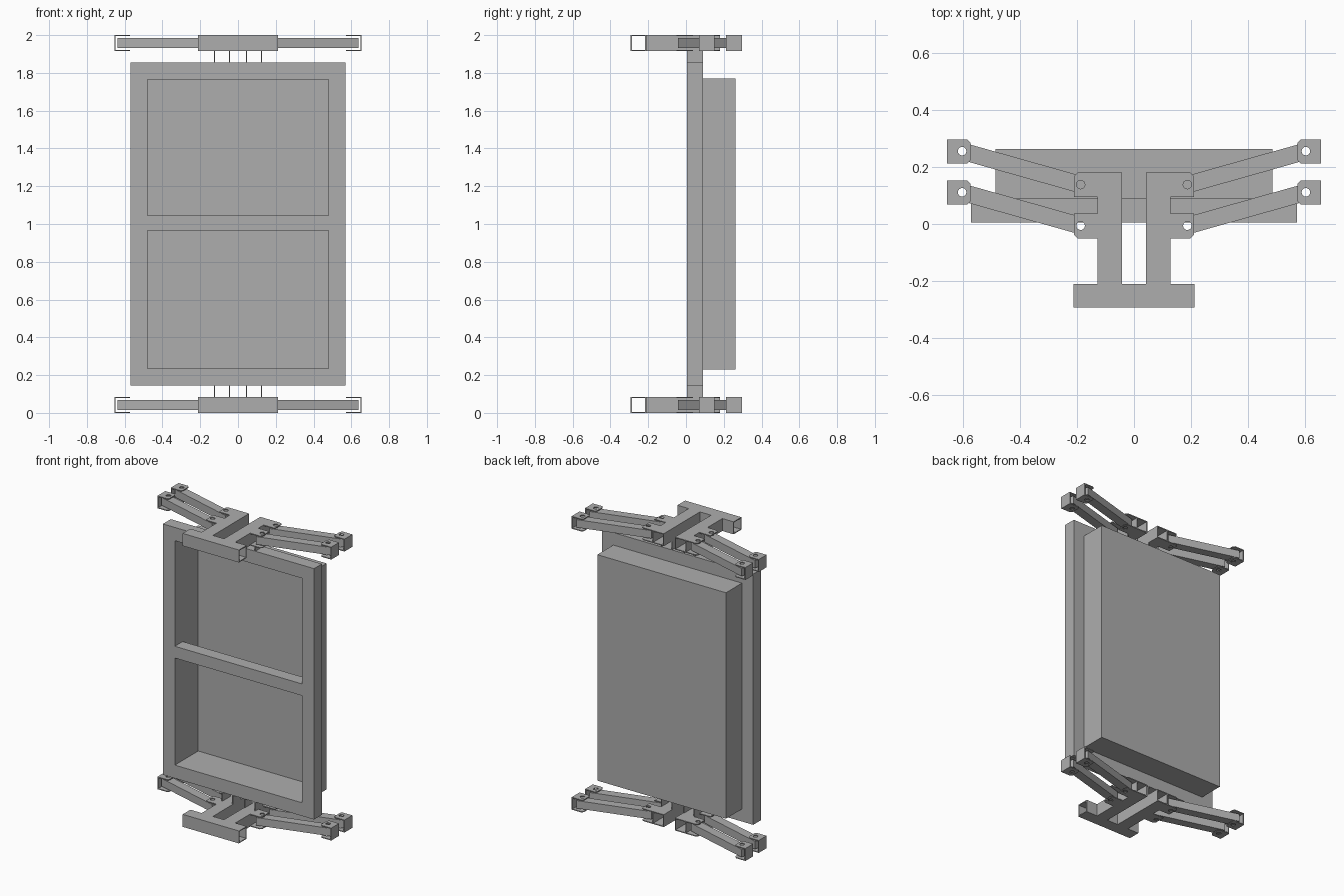
import bpy, bmesh, math
from mathutils import Vector

cube = bpy.data.objects.get("Cube")
if cube:
    bpy.data.objects.remove(cube, do_unlink=True)

steel = bpy.data.materials.new("grey_steel")
steel.use_nodes = True
GREY = (0.42, 0.42, 0.42, 1)
steel.diffuse_color = GREY
steel.node_tree.nodes["Principled BSDF"].inputs["Base Color"].default_value = GREY

T = 0.006        # sheet thickness
H = 0.085        # tube height
R = 0.015        # pin hole radius


def finish(name, bm):
    bmesh.ops.recalc_face_normals(bm, faces=bm.faces)
    mesh = bpy.data.meshes.new(name)
    bm.to_mesh(mesh)
    bm.free()
    mesh.materials.append(steel)
    obj = bpy.data.objects.new(name, mesh)
    bpy.context.collection.objects.link(obj)
    return obj


def add_box(bm, x0, x1, y0, y1, z0, z1):
    made = bmesh.ops.create_cube(bm, size=1)["verts"]
    for v in made:
        v.co = Vector(((x0 + x1) / 2 + v.co.x * (x1 - x0),
                       (y0 + y1) / 2 + v.co.y * (y1 - y0),
                       (z0 + z1) / 2 + v.co.z * (z1 - z0)))


def add_plate(bm, outline, holes, lo, hi, upright=False):
    """Extrude an outline with holes along z, or along y when upright."""
    edges = []
    for loop in [outline] + holes:
        vs = [bm.verts.new((a, lo, b) if upright else (a, b, lo)) for a, b in loop]
        edges += [bm.edges.new((vs[i - 1], vs[i])) for i in range(len(vs))]
    fill = bmesh.ops.triangle_fill(bm, edges=edges, use_beauty=True)
    faces = [g for g in fill["geom"] if isinstance(g, bmesh.types.BMFace)]
    ext = bmesh.ops.extrude_face_region(bm, geom=faces, use_keep_orig=True)
    move = Vector((0, hi - lo, 0)) if upright else Vector((0, 0, hi - lo))
    bmesh.ops.translate(bm, vec=move,
                        verts=[g for g in ext["geom"] if isinstance(g, bmesh.types.BMVert)])


def rect(x0, x1, z0, z1):
    return [(x0, z0), (x1, z0), (x1, z1), (x0, z1)]


def circle(x, y, n=16):
    return [(x + R * math.cos(math.tau * i / n), y + R * math.sin(math.tau * i / n))
            for i in range(n)]


# Door frame with two openings
bm = bmesh.new()
add_plate(bm, rect(-0.57, 0.57, 0.145, 1.855),
          [rect(-0.48, 0.48, 0.235, 0.965), rect(-0.48, 0.48, 1.045, 1.765)],
          0.005, 0.09, upright=True)
finish("frame", bm)

# Shallow sheet box behind the frame, open to the front
bm = bmesh.new()
for s in (-1, 1):
    xs = sorted((s * 0.485, s * 0.48))
    add_box(bm, *xs, 0.09, 0.262, 0.23, 1.77)
    zs = sorted((1 + s * 0.77, 1 + s * 0.765))
    add_box(bm, -0.48, 0.48, 0.09, 0.262, *zs)
add_box(bm, -0.48, 0.48, 0.257, 0.262, 0.235, 1.765)
finish("back_box", bm)

# Bracket outline: cross bar, two legs, two forked feet on each leg
C = 0.012
half = [(0.042, -0.21), (0.042, 0.18),
        (0.21 - C, 0.18), (0.21, 0.18 - C), (0.21, 0.095), (0.127, 0.095),
        (0.127, 0.037), (0.21, 0.037), (0.21, C - 0.05), (0.21 - C, -0.05),
        (0.127, -0.05), (0.127, -0.21), (0.212, -0.21), (0.212, -0.293)]
outline = half + [(-x, y) for x, y in reversed(half)]
PIVOTS = [((0.187, 0.138), (0.602, 0.255)), ((0.187, -0.006), (0.602, 0.111))]

for level, z0 in (("lower", 0), ("upper", 2 - H)):
    z1 = z0 + H

    # Bracket sheets and walls
    bm = bmesh.new()
    pins = [circle(s * p[0][0], p[0][1]) for p in PIVOTS for s in (-1, 1)]
    add_plate(bm, outline, pins, z0, z0 + T)
    add_plate(bm, outline, pins, z1 - T, z1)
    zi = (z0 + T, z1 - T)
    add_box(bm, -0.212, 0.212, -0.293, -0.293 + T, *zi)
    add_box(bm, -0.212, 0.212, -0.21 - T, -0.21, *zi)
    for s in (-1, 1):
        add_box(bm, *sorted((s * 0.042, s * (0.042 + T))), -0.21, 0.18, *zi)
        add_box(bm, *sorted((s * 0.127, s * (0.127 - T))), -0.21, 0.18, *zi)
    finish(level + "_bracket", bm)

    # Thin side cheeks joining the bracket to the frame
    bm = bmesh.new()
    zs = (z1, 0.145) if level == "lower" else (1.855, z0)
    for s in (-1, 1):
        for x in (0.042, 0.127 - T):
            add_box(bm, *sorted((s * x, s * (x + T))), 0.005, 0.09, *zs)
    finish(level + "_posts", bm)

    for s, side in ((1, "left"), (-1, "right")):
        for place, (a, b) in zip(("rear", "front"), PIVOTS):
            name = f"{level}_{side}_{place}_"

            # Swing arm between the two pins
            a2, b2 = Vector((s * a[0], a[1])), Vector((s * b[0], b[1]))
            along = (b2 - a2).normalized() * 0.03
            across = Vector((-along.y, along.x))
            bar = [a2 - along - across, b2 + along - across,
                   b2 + along + across, a2 - along + across]
            bm = bmesh.new()
            add_plate(bm, [tuple(p) for p in bar], [circle(*a2), circle(*b2)],
                      z0 + 0.016, z1 - 0.016)
            finish(name + "arm", bm)

            # Forked end cap
            y0, y1 = b[1] - 0.043, b[1] + 0.041
            cap = [(0.655, y0), (0.655, y1), (0.572 + C, y1), (0.572, y1 - C),
                   (0.572, y0 + C), (0.572 + C, y0)]
            cap = [(s * x, y) for x, y in cap]
            bm = bmesh.new()
            for lo in (z0, z1 - T):
                add_plate(bm, cap, [circle(*b2)], lo, lo + T)
            add_box(bm, *sorted((s * 0.655, s * (0.655 - T))), y0, y1, z0 + T, z1 - T)
            finish(name + "end_cap", bm)
